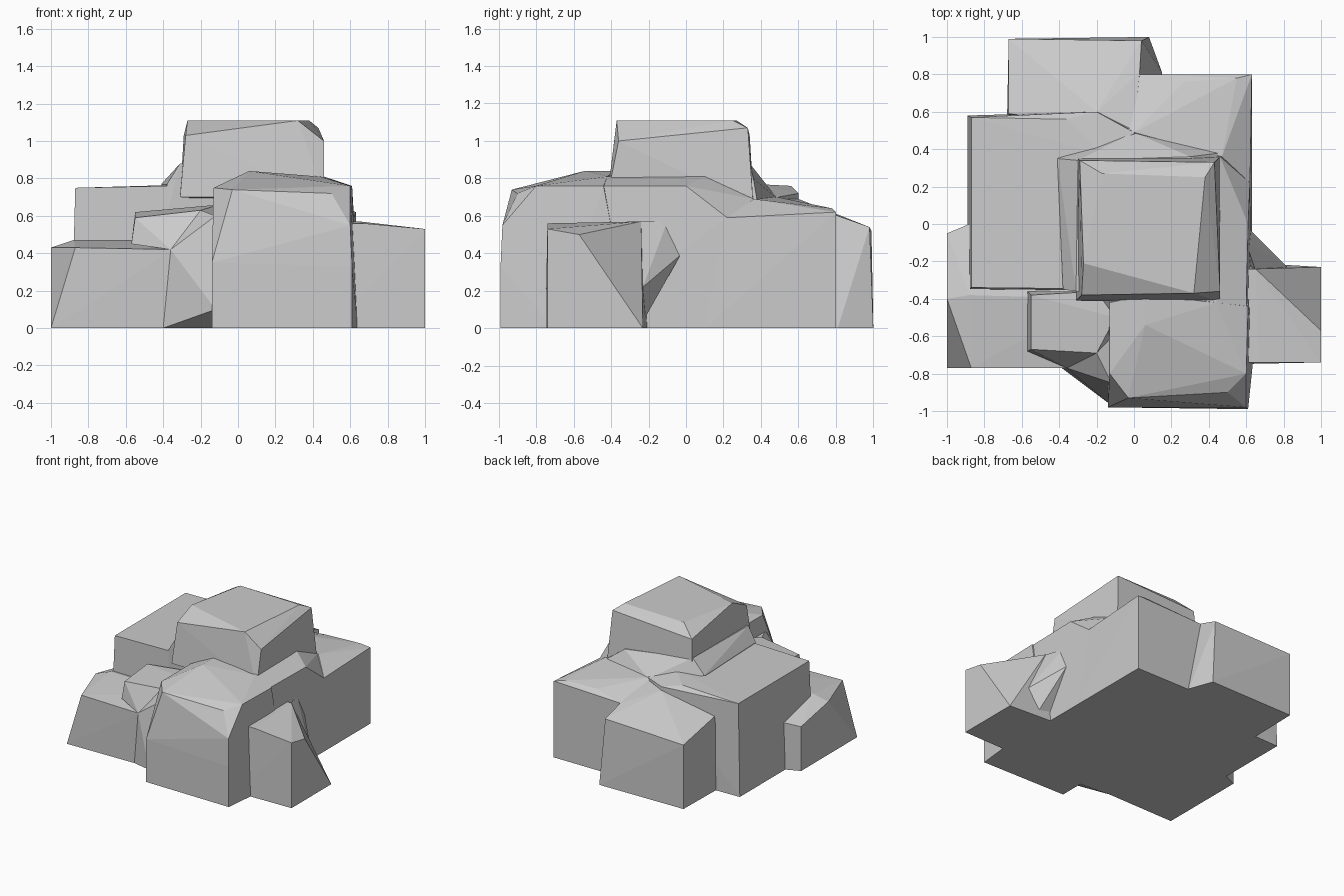
import bpy
import bmesh


def rock(name, foot, top):
    """Faceted convex boulder: ground outline (x, y) plus upper corners (x, y, z)."""
    bm = bmesh.new()
    for x, y in foot:
        bm.verts.new((x, y, 0))
    for p in top:
        bm.verts.new(p)
    res = bmesh.ops.convex_hull(bm, input=bm.verts[:])
    loose = {g for g in res["geom_interior"] + res["geom_unused"]
             if isinstance(g, bmesh.types.BMVert)}
    bmesh.ops.delete(bm, geom=list(loose), context="VERTS")
    bmesh.ops.dissolve_limit(bm, angle_limit=0.02, verts=bm.verts[:], edges=bm.edges[:])
    bmesh.ops.recalc_face_normals(bm, faces=bm.faces[:])
    mesh = bpy.data.meshes.new(name)
    bm.to_mesh(mesh)
    bm.free()
    obj = bpy.data.objects.new(name, mesh)
    bpy.context.collection.objects.link(obj)
    return obj


# Tall left body with a flat shelf
rock("left_body",
     [(-0.89, -0.36), (-0.89, 0.58), (-0.1, 0.6), (0.2, 0.4), (0.2, -0.36)],
     [(-0.87, -0.34, 0.75), (-0.87, 0.57, 0.75), (-0.36, 0.56, 0.76),
      (-0.2, 0.6, 0.72), (0.0, 0.49, 0.7), (-0.17, 0.37, 0.77),
      (0.1, -0.35, 0.77)])

# Central right body under the cap
rock("right_body",
     [(0.0, -0.6), (0.63, -0.6), (0.63, 0.25), (0.0, 0.4)],
     [(0.6, -0.45, 0.76), (0.61, 0.0, 0.76), (0.62, 0.22, 0.59),
      (0.44, -0.42, 0.81), (0.46, 0.1, 0.81), (0.46, 0.36, 0.69),
      (0.0, -0.45, 0.78), (0.0, 0.4, 0.74)])

# Rear blocks
rock("back_right_block",
     [(-0.1, 0.8), (0.63, 0.8), (0.63, 0.1), (-0.1, 0.1)],
     [(0.63, 0.8, 0.62), (0.62, 0.22, 0.59), (0.03, 0.8, 0.6),
      (0.55, 0.78, 0.64), (0.27, 0.76, 0.64), (0.0, 0.49, 0.7),
      (0.47, 0.36, 0.69), (-0.1, 0.5, 0.68)])
rock("back_left_block",
     [(-0.67, 0.99), (0.08, 1.0), (0.15, 0.81), (0.1, 0.5), (-0.68, 0.5)],
     [(-0.67, 0.99, 0.52), (0.04, 0.98, 0.54), (0.03, 0.81, 0.6),
      (0.0, 0.5, 0.69), (-0.2, 0.6, 0.69), (-0.67, 0.59, 0.6)])

# Top cap and its sloping collar
rock("cap", [],
     [(-0.27, -0.21, 1.11), (-0.17, 0.27, 1.11), (0.38, 0.25, 1.11),
      (0.32, -0.37, 1.11), (-0.28, -0.38, 1.03), (0.46, -0.36, 1.0),
      (0.43, 0.33, 1.07), (-0.29, 0.34, 1.03),
      (-0.31, -0.41, 0.7), (0.46, -0.42, 0.7), (0.46, 0.36, 0.65), (-0.31, 0.36, 0.7)])
rock("cap_collar", [],
     [(-0.31, -0.36, 0.88), (-0.3, 0.34, 0.88), (0.3, 0.36, 0.8), (0.3, -0.36, 0.8),
      (-0.38, -0.35, 0.77), (-0.41, 0.35, 0.77), (-0.17, 0.38, 0.8),
      (0.46, 0.38, 0.68), (0.0, 0.49, 0.69), (0.2, -0.35, 0.6), (-0.38, -0.35, 0.6)])

# Front block with bevelled crown
rock("front_block",
     [(-0.14, -0.98), (0.61, -0.99), (0.64, -0.7), (0.63, -0.3), (-0.14, -0.3)],
     [(-0.14, -0.98, 0.35), (0.61, -0.99, 0.33), (0.6, -0.98, 0.55),
      (-0.03, -0.93, 0.74), (0.5, -0.9, 0.72), (0.6, -0.8, 0.76),
      (-0.13, -0.8, 0.75), (-0.13, -0.42, 0.75), (0.06, -0.54, 0.84),
      (0.06, -0.38, 0.84), (0.44, -0.42, 0.81), (0.61, -0.44, 0.76)])

# Low stones at the left and the step above them
rock("low_left_stone",
     [(-1, -0.77), (-0.4, -0.76), (-0.14, -0.7), (-0.14, -0.2), (-0.88, 0.0), (-1, -0.05)],
     [(-0.95, -0.68, 0.2), (-0.87, -0.77, 0.43), (-0.35, -0.77, 0.42),
      (-1, -0.4, 0.43), (-0.88, -0.38, 0.47), (-0.57, -0.41, 0.47),
      (-0.2, -0.4, 0.47), (-1, -0.05, 0.36), (-0.88, 0.0, 0.38)])
rock("left_step", [],
     [(-0.55, -0.67, 0.59), (-0.28, -0.66, 0.6), (-0.2, -0.69, 0.63),
      (-0.55, -0.38, 0.62), (-0.2, -0.36, 0.65), (-0.1, -0.5, 0.66),
      (-0.57, -0.68, 0.45), (-0.57, -0.36, 0.45), (-0.36, -0.77, 0.42),
      (-0.1, -0.8, 0.42), (-0.1, -0.36, 0.4)])
rock("gap_filler",
     [(-0.4, -0.76), (-0.12, -0.78), (-0.12, -0.5), (-0.4, -0.5)],
     [(-0.2, -0.86, 0.16), (-0.12, -0.97, 0.1), (-0.36, -0.77, 0.42), (-0.2, -0.85, 0.36),
      (-0.2, -0.69, 0.63), (-0.12, -0.85, 0.6), (-0.12, -0.5, 0.6)])

# Right stone sloping down towards the back
rock("right_stone",
     [(1, -0.74), (1, -0.23), (0.91, -0.26), (0.5, -0.2), (0.5, -0.75)],
     [(1, -0.74, 0.53), (1, -0.57, 0.5), (0.67, -0.74, 0.56),
      (0.65, -0.24, 0.57), (0.82, -0.23, 0.22), (0.5, -0.24, 0.57), (0.5, -0.74, 0.56)])
rock("right_wedge",
     [(0.6, -0.26), (0.75, -0.25)],
     [(0.68, -0.16, 0.36), (0.62, -0.03, 0.39), (0.82, -0.23, 0.22),
      (0.65, -0.25, 0.57), (0.6, -0.1, 0.57)])
